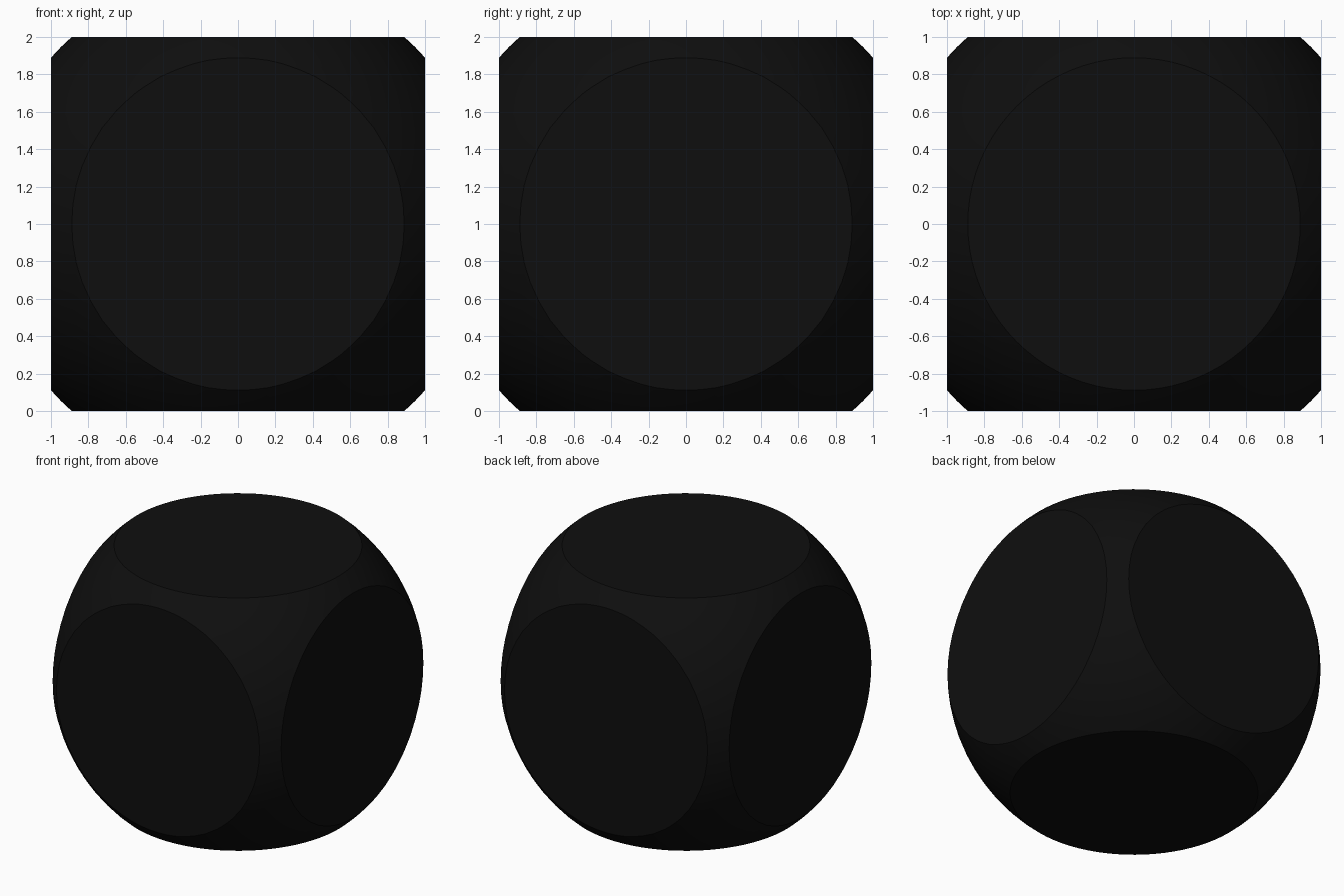
import bpy, bmesh, math
from mathutils import Vector

if "Cube" in bpy.data.objects:
    bpy.data.objects.remove(bpy.data.objects["Cube"])

RADIUS = math.hypot(1.0, 0.89)   # face discs have radius 0.89

black = bpy.data.materials.new("matte black")
black.diffuse_color = (0.0045, 0.0045, 0.0045, 1)
black.use_nodes = True
black.node_tree.nodes["Principled BSDF"].inputs["Base Color"].default_value = black.diffuse_color

# Rounded cube: a sphere with six flat sides cut at one unit from its centre
bm = bmesh.new()
bmesh.ops.create_uvsphere(bm, u_segments=80, v_segments=40, radius=RADIUS)
for axis in range(3):
    for sign in (-1, 1):
        n = Vector((0, 0, 0))
        n[axis] = sign
        bmesh.ops.bisect_plane(bm, geom=bm.verts[:] + bm.edges[:] + bm.faces[:],
                               dist=1e-5, plane_co=n, plane_no=n, clear_outer=True)
        # flat disc closing the cut
        rim = [e for e in bm.edges if e.is_boundary]
        bmesh.ops.holes_fill(bm, edges=rim, sides=0)
bmesh.ops.recalc_face_normals(bm, faces=bm.faces[:])
bmesh.ops.translate(bm, verts=bm.verts[:], vec=(0, 0, 1))

mesh = bpy.data.meshes.new("rounded_cube")
bm.to_mesh(mesh)
bm.free()
mesh.materials.append(black)
obj = bpy.data.objects.new("rounded_cube", mesh)
bpy.context.collection.objects.link(obj)

# Smooth corners, crisp disc rims
bpy.context.view_layer.objects.active = obj
obj.select_set(True)
bpy.ops.object.shade_smooth_by_angle(angle=math.radians(25))
